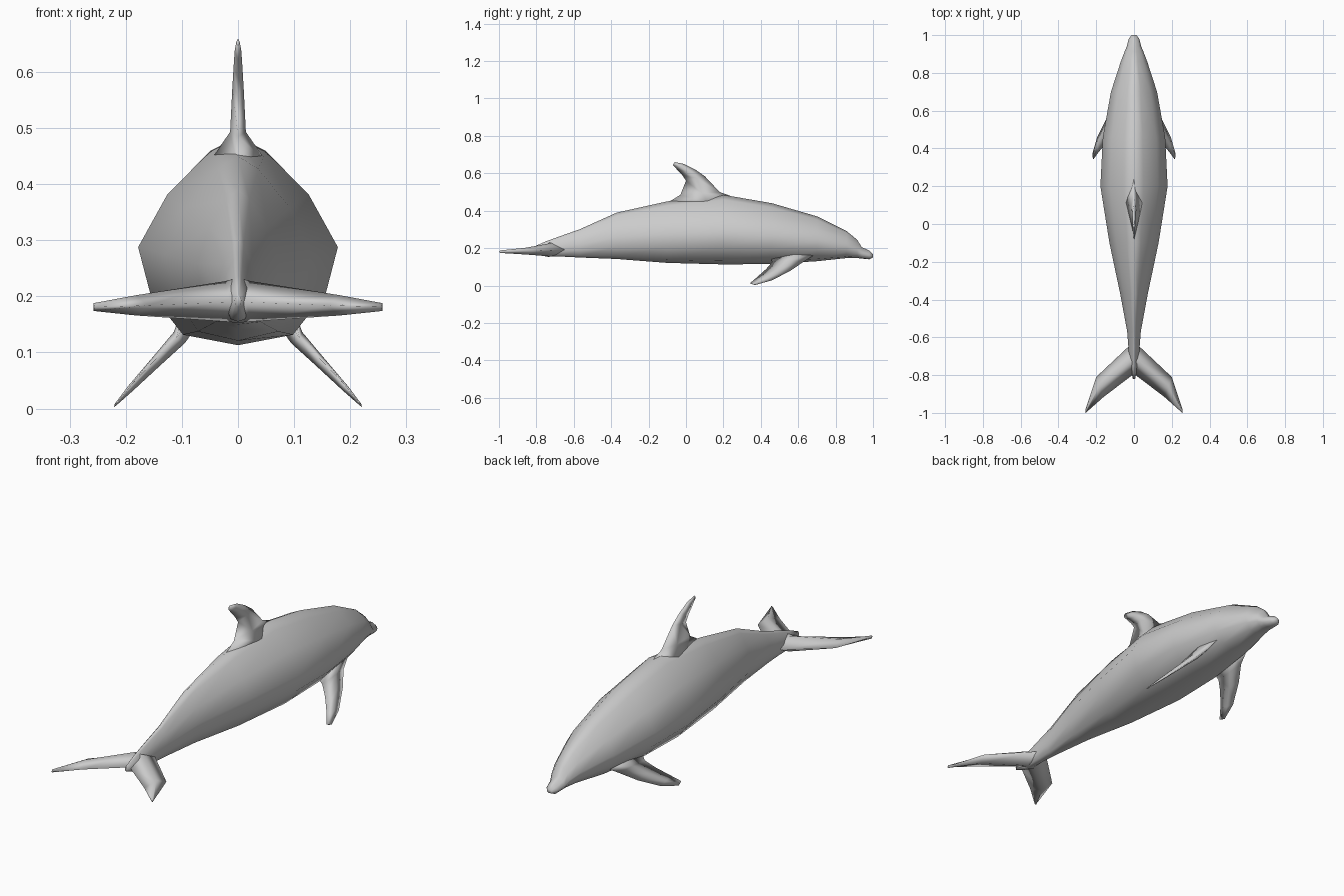
import bpy, bmesh
from mathutils import Vector

skin = bpy.data.materials.new("grey_skin")
skin.diffuse_color = (0.6, 0.6, 0.6, 1)


def loft(name, rings):
    """Skin a list of equally sized point rings and cap both ends."""
    bm = bmesh.new()
    loops = [[bm.verts.new(p) for p in r] for r in rings]
    n = len(loops[0])
    for a, b in zip(loops, loops[1:]):
        for i in range(n):
            j = (i + 1) % n
            bm.faces.new((a[i], a[j], b[j], b[i]))
    bm.faces.new(loops[0])
    bm.faces.new(loops[-1])
    bmesh.ops.recalc_face_normals(bm, faces=bm.faces)
    for f in bm.faces:
        f.smooth = True
    me = bpy.data.meshes.new(name)
    bm.to_mesh(me)
    bm.free()
    me.materials.append(skin)
    ob = bpy.data.objects.new(name, me)
    bpy.context.collection.objects.link(ob)
    return ob


def blade_ring(lead, trail, thick, direction, peak=0.45):
    """Diamond section: leading edge, one side, trailing edge, other side."""
    a, b, d = Vector(lead), Vector(trail), Vector(direction).normalized()
    m = a.lerp(b, peak)
    return [a, m + d * thick, b, m - d * thick]


# Body: stations of (y, half width, bottom z, top z)
stations = [
    (-0.82, 0.006, 0.182, 0.205), (-0.75, 0.022, 0.155, 0.236),
    (-0.65, 0.030, 0.154, 0.272), (-0.57, 0.036, 0.150, 0.300),
    (-0.37, 0.073, 0.142, 0.390), (-0.10, 0.130, 0.121, 0.450),
    (0.20, 0.178, 0.113, 0.485), (0.46, 0.165, 0.115, 0.440),
    (0.70, 0.122, 0.130, 0.370), (0.86, 0.070, 0.147, 0.290),
    (0.915, 0.049, 0.147, 0.245), (0.94, 0.038, 0.144, 0.205),
    (0.98, 0.028, 0.140, 0.187), (1.0, 0.013, 0.150, 0.168),
]
half = [(0, 0), (0.55, 0.05), (0.88, 0.25), (1, 0.47), (0.71, 0.72), (0.28, 0.93), (0, 1)]
section = half + [(-x, t) for x, t in half[-2:0:-1]]
loft("body", [[(x * w, y, lo + t * (hi - lo)) for x, t in section]
              for y, w, lo, hi in stations])

# Dorsal fin: flared root, swept back tip
dorsal = [((0, 0.32, 0.450), (0, -0.12, 0.430), 0.050),
          ((0, 0.18, 0.500), (0, -0.03, 0.485), 0.014),
          ((0, 0.10, 0.585), (0, 0.00, 0.560), 0.010),
          ((0, 0.05, 0.620), (0, -0.02, 0.590), 0.008),
          ((0, -0.01, 0.650), (0, -0.05, 0.622), 0.006),
          ((0, -0.06, 0.660), (0, -0.07, 0.645), 0.003)]
loft("dorsal_fin", [blade_ring(a, b, t, (1, 0, 0)) for a, b, t in dorsal])

# Flippers: swept down and outwards on both sides
flipper = [((0.075, 0.72, 0.185), (0.085, 0.45, 0.165), 0.022),
           ((0.100, 0.63, 0.128), (0.110, 0.46, 0.125), 0.014),
           ((0.145, 0.56, 0.080), (0.145, 0.43, 0.090), 0.010),
           ((0.195, 0.46, 0.028), (0.188, 0.38, 0.045), 0.006),
           ((0.221, 0.37, 0.003), (0.215, 0.342, 0.012), 0.002)]
for side, s in (("right", 1), ("left", -1)):
    loft(side + "_flipper",
         [blade_ring((s * a[0], *a[1:]), (s * b[0], *b[1:]), t, (s, 0, 1))
          for a, b, t in flipper])

# Tail flukes: one blade from tip to tip, notched in the middle
fluke = [((0.258, -0.985, 0.181), (0.256, -1.0, 0.181), 0.007),
         ((0.200, -0.81, 0.184), (0.160, -0.915, 0.184), 0.018),
         ((0.030, -0.65, 0.192), (0.015, -0.805, 0.190), 0.036)]
rings = [blade_ring(a, b, t, (0, 0, 1)) for a, b, t in fluke]
middle = blade_ring((0, -0.62, 0.195), (0, -0.79, 0.192), 0.040, (0, 0, 1), 0.7)
mirrored = [[(-p.x, p.y, p.z) for p in r] for r in reversed(rings)]
loft("tail_flukes", rings + [middle] + mirrored)
